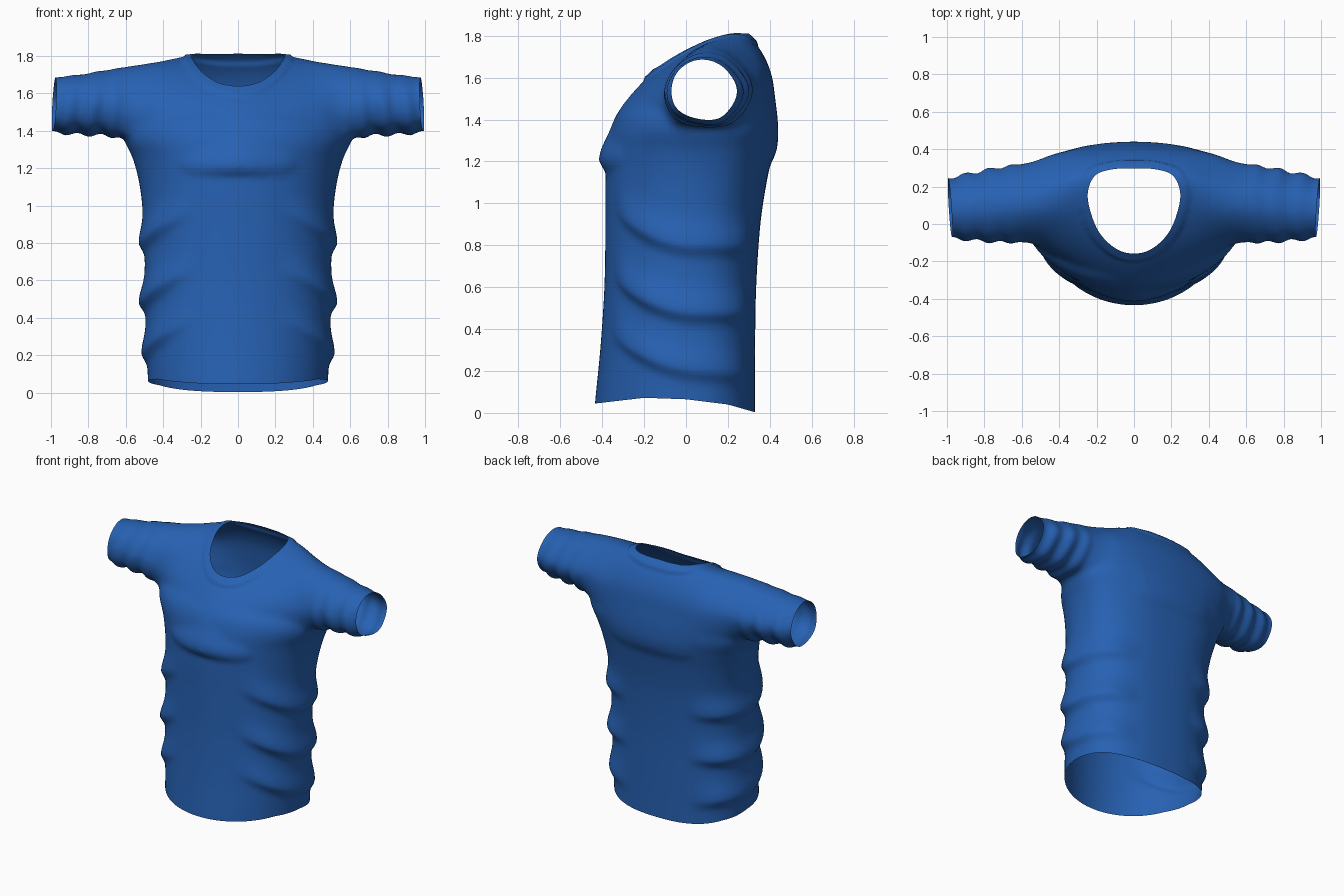
import bpy, bmesh, math
from mathutils import Vector

if "Cube" in bpy.data.objects:
    bpy.data.objects.remove(bpy.data.objects["Cube"])


def spline(pts, n, closed=False):
    """Catmull-Rom through tuples of any length, n steps per span."""
    out, m = [], len(pts)
    at = (lambda i: pts[i % m]) if closed else (lambda i: pts[min(max(i, 0), m - 1)])
    for i in range(m if closed else m - 1):
        for k in range(n):
            t = k / n
            out.append(tuple(
                0.5 * (2 * b + (c - a) * t + (2 * a - 5 * b + 4 * c - d) * t * t
                       + (3 * b - a - 3 * c + d) * t ** 3)
                for a, b, c, d in zip(at(i - 1), at(i), at(i + 1), at(i + 2))))
    return out if closed else out + [tuple(pts[-1])]


def loft(bm, rings):
    """Closed solid through a list of point rings."""
    vs = [[bm.verts.new(p) for p in r] for r in rings]
    n = len(vs[0])
    for a, b in zip(vs, vs[1:]):
        for i in range(n):
            j = (i + 1) % n
            bm.faces.new((a[i], a[j], b[j], b[i]))
    bm.faces.new(vs[0][::-1])
    bm.faces.new(vs[-1])


def smooth(x, a, b):
    t = min(max((x - a) / (b - a), 0), 1)
    return t * t * (3 - 2 * t)


def lerp_table(tab, x):
    for (a, fa), (b, fb) in zip(tab, tab[1:]):
        if x <= b:
            return fa + (fb - fa) * max(0, (x - a) / (b - a))
    return tab[-1][1]


# Torso: z, half width, front y, back y, y of widest point
TORSO = [(-.1, .48, -.44, .33, 0), (.05, .482, -.435, .33, 0), (.3, .492, -.41, .33, 0),
         (.6, .497, -.39, .335, 0), (.9, .505, -.385, .355, .02), (1.1, .525, -.385, .385, .06),
         (1.25, .562, -.375, .415, .09), (1.36, .61, -.355, .43, .1),
         (1.45, .58, -.315, .42, .1), (1.55, .42, -.21, .38, .1)]


def torso_ring(z, w, front, back, c):
    ring = []
    for i in range(64):
        t = math.tau * i / 64
        co, si = math.cos(t), math.sin(t)
        e = 2 / 2.5 if si > 0 else 1
        d = back - c if si > 0 else c - front
        ring.append((math.copysign(w * abs(co) ** e, co),
                     c + math.copysign(d * abs(si) ** e, si), z))
    return ring


# Shoulders and sleeves: x, then (y, z) outline from low front over the top to low back
YOKE = [
    (0, -.36, 1.15, -.36, 1.36, -.235, 1.55, -.03, 1.72, .17, 1.8, .31, 1.79, .42, 1.55, .36, 1.15),
    (.25, -.3, 1.15, -.29, 1.36, -.2, 1.54, -.04, 1.69, .15, 1.785, .29, 1.78, .405, 1.55, .34, 1.15),
    (.42, -.15, 1.2, -.18, 1.37, -.15, 1.53, -.04, 1.67, .1, 1.76, .24, 1.745, .375, 1.55, .28, 1.2),
    (.55, -.03, 1.34, -.09, 1.42, -.1, 1.53, -.04, 1.66, .08, 1.745, .21, 1.72, .33, 1.56, .25, 1.36),
    (.7, .02, 1.385, -.07, 1.44, -.1, 1.55, -.04, 1.66, .08, 1.725, .21, 1.69, .31, 1.54, .2, 1.385),
    (.85, .04, 1.39, -.06, 1.44, -.09, 1.54, -.04, 1.645, .07, 1.7, .19, 1.665, .28, 1.53, .18, 1.39),
    (1.06, .05, 1.4, -.045, 1.45, -.07, 1.54, -.035, 1.63, .06, 1.68, .17, 1.645, .235, 1.53, .17, 1.41)]


def yoke_ring(row):
    yz = list(zip(row[1::2], row[2::2]))
    return [(row[0], y, z) for y, z in spline(yz, 7, True)]


# Solid form, merged and relaxed
bm = bmesh.new()
loft(bm, [torso_ring(*r) for r in spline(TORSO, 5)])
full = [(-r[0],) + r[1:] for r in YOKE[:0:-1]] + YOKE
loft(bm, [yoke_ring(r) for r in spline(full, 6)])
bmesh.ops.recalc_face_normals(bm, faces=bm.faces)
mesh = bpy.data.meshes.new("tshirt")
bm.to_mesh(mesh)
bm.free()
shirt = bpy.data.objects.new("tshirt", mesh)
bpy.context.collection.objects.link(shirt)
rm = shirt.modifiers.new("merge", 'REMESH')
rm.mode, rm.voxel_size = 'VOXEL', 0.016
sm = shirt.modifiers.new("relax", 'SMOOTH')
sm.factor, sm.iterations = 0.5, 14
bpy.context.view_layer.update()
dg = bpy.context.evaluated_depsgraph_get()
mesh = bpy.data.meshes.new_from_object(shirt.evaluated_get(dg))
shirt.modifiers.clear()

bm = bmesh.new()
bm.from_mesh(mesh)

# Open the hem and the sleeve ends
for co, no in (((0, 0, .05), (0, 0, -1)), ((.985, .08, 1.5), (1, -.06, .05)),
               ((-.985, .08, 1.5), (-1, -.06, .05))):
    bmesh.ops.bisect_plane(bm, geom=bm.verts[:] + bm.edges[:] + bm.faces[:],
                           plane_co=co, plane_no=Vector(no).normalized(), clear_outer=True)

# Neck opening, as a radius by angle round its middle
MID = .09
half = [(0, -.15), (.1, -.122), (.19, -.03), (.24, .1), (.243, .19), (.2, .26), (.11, .286), (0, .29)]
outline = spline(half + [(-x, y) for x, y in half[-2:0:-1]], 8, True)
polar = sorted((math.atan2(y - MID, x), math.hypot(x, y - MID)) for x, y in outline)
polar = [(polar[-1][0] - math.tau, polar[-1][1])] + polar + [(polar[0][0] + math.tau, polar[0][1])]


def neck_distance(p):
    r = math.hypot(p.x, p.y - MID)
    return r - lerp_table(polar, math.atan2(p.y - MID, p.x)), r


hole = [f for f in bm.faces if f.calc_center_median().z > 1.5
        and neck_distance(f.calc_center_median())[0] < 0]
bmesh.ops.delete(bm, geom=hole, context='FACES')
rim = [v for v in bm.verts if v.is_boundary and v.co.z > 1.5 and abs(v.co.x) < .4]
for _ in range(10):
    new = {}
    for v in rim:
        near = [e.other_vert(v).co for e in v.link_edges if e.is_boundary]
        p = sum(near, Vector()) / len(near) * .5 + v.co * .5
        d, r = neck_distance(p)
        k = (r - d) / r
        new[v] = Vector((p.x * k, MID + (p.y - MID) * k, p.z))
    for v, p in new.items():
        v.co = p
ring = [v for v in bm.verts if not v.is_boundary and v.co.z > 1.5 and neck_distance(v.co)[0] < .04]
for _ in range(4):
    bmesh.ops.smooth_vert(bm, verts=ring, factor=.5, use_axis_x=True, use_axis_y=True, use_axis_z=True)
bm.normal_update()

# Collar band, cloth folds and the wavy hem
HEM = [(-.43, .045), (-.2, .072), (0, .065), (.2, .04), (.33, .003)]
moves = []
for v in bm.verts:
    p, n = v.co, v.normal
    move = Vector()
    if p.z > 1.5 and abs(p.x) < .4:
        d = neck_distance(p)[0]
        move += n * .011 * (1 - smooth(d, .04, .056))
    side = smooth(abs(p.x), .2, .44)
    if p.z < 1.15:
        out = Vector((n.x, n.y, 0)).normalized()
        for zc, amp in ((.8, .03), (.48, .036), (.2, .028)):
            d = p.z - zc - 1.2 * max(0, .05 - p.y) ** 2
            move += out * amp * side * math.exp(-(d / (.1 if d > 0 else .045)) ** 2)
    elif abs(p.x) > .55:
        wave = math.sin((abs(p.x) + .12 * (p.z - 1.5)) * math.tau / .125)
        low = 1 - smooth(p.z, 1.5, 1.7)
        move += n * .007 * wave * (.25 + low) * smooth(abs(p.x), .58, .7)
    if p.z < .4:
        move.z += (lerp_table(HEM, p.y) - .05) * (1 - (p.z - .05) / .35)
    moves.append(move)
for v, m in zip(bm.verts, moves):
    v.co += m

bm.to_mesh(mesh)
bm.free()
shirt.data = mesh
mesh.shade_smooth()

# Blue cloth
blue = bpy.data.materials.new("blue_cloth")
blue.diffuse_color = (.02, .12, .45, 1)
blue.use_nodes = True
blue.node_tree.nodes["Principled BSDF"].inputs["Base Color"].default_value = blue.diffuse_color
mesh.materials.clear()
mesh.materials.append(blue)
